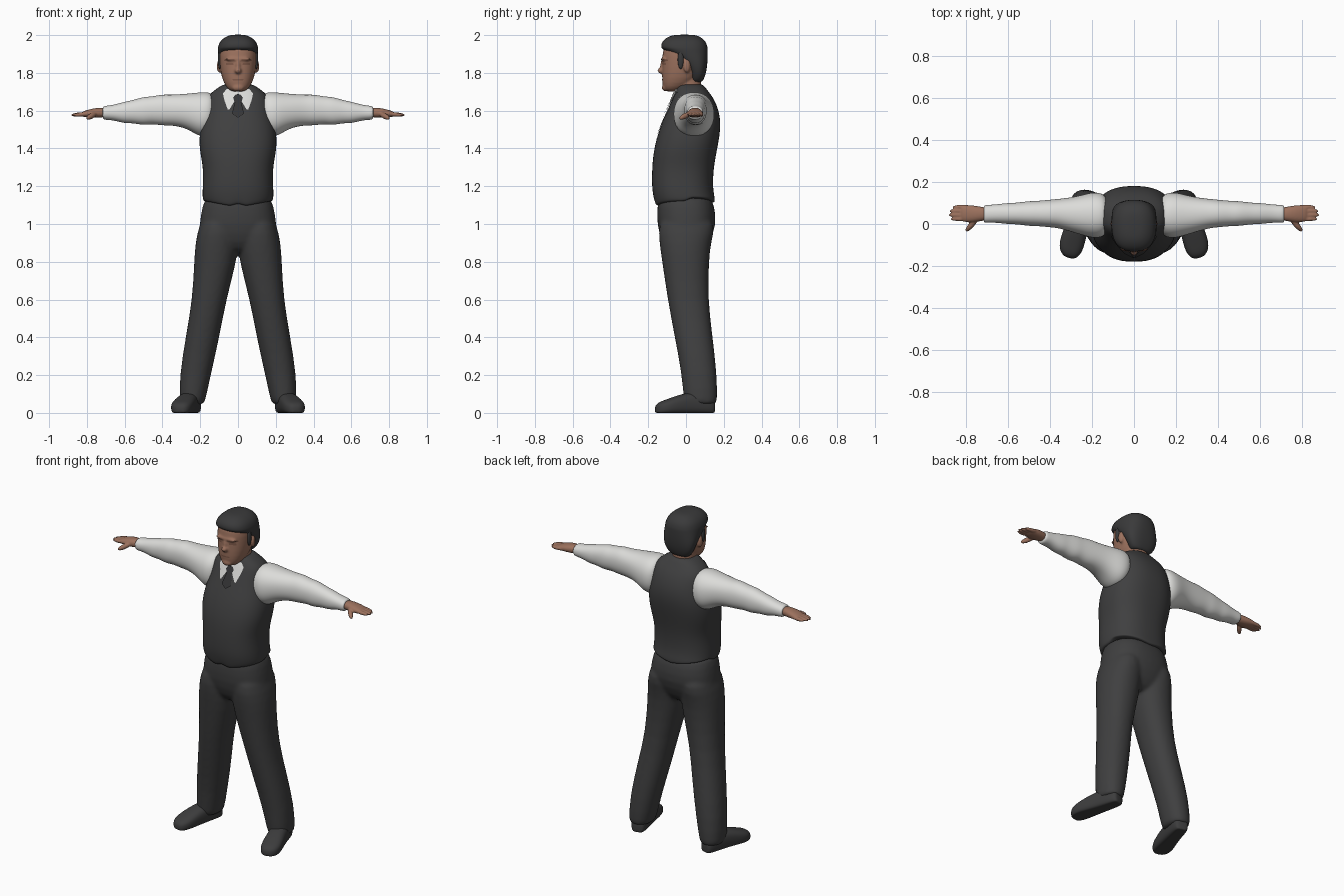
import bpy, bmesh
from math import cos, sin, pi, radians
from mathutils import Vector, Matrix
from mathutils.bvhtree import BVHTree

cube = bpy.data.objects.get("Cube")
if cube:
    bpy.data.objects.remove(cube)


def material(name, colour):
    m = bpy.data.materials.new(name)
    m.use_nodes = True
    m.diffuse_color = (*colour, 1)
    bsdf = next(n for n in m.node_tree.nodes if n.type == "BSDF_PRINCIPLED")
    bsdf.inputs["Base Color"].default_value = (*colour, 1)
    bsdf.inputs["Roughness"].default_value = 0.9
    return m


CHARCOAL = material("charcoal cloth", (.05, .05, .051))
WHITE = material("white shirt", (.72, .72, .70))
SKIN = material("skin", (.33, .165, .11))
SHADE = material("dark skin", (.22, .105, .07))
HAIR = material("dark hair", (.042, .042, .043))
LEATHER = material("dark leather", (.046, .046, .047))
TIE = material("tie cloth", (.035, .035, .037))


def loft(bm, axis, rows, power=2.2, sides=24):
    """Rows: position along axis, centre and half width across, low and high."""
    rings = []
    for t, mid, half, low, high in rows:
        ring = []
        for i in range(sides):
            c, s = cos(2 * pi * i / sides), sin(2 * pi * i / sides)
            a = mid + half * abs(c) ** (2 / power) * (1 if c > 0 else -1)
            b = (low + high) / 2 + (high - low) / 2 * abs(s) ** (2 / power) * (1 if s > 0 else -1)
            p = {"x": (t, a, b), "y": (a, t, b), "z": (a, b, t)}[axis]
            ring.append(bm.verts.new(p))
        rings.append(ring)
    for r, q in zip(rings, rings[1:]):
        for i in range(sides):
            j = (i + 1) % sides
            bm.faces.new((r[i], r[j], q[j], q[i]))
    bm.faces.new(rings[0])
    bm.faces.new(rings[-1])


def blob(bm, place, size, turn=0, tilt=0):
    m = (Matrix.Translation(place) @ Matrix.Rotation(radians(turn), 4, "Z")
         @ Matrix.Rotation(radians(tilt), 4, "Y") @ Matrix.Diagonal((*size, 1)))
    bmesh.ops.create_uvsphere(bm, u_segments=16, v_segments=10, radius=1, matrix=m)


def finish(name, bm, mat, mirror=False, levels=2, voxel=0, fix=True):
    if fix:
        bmesh.ops.recalc_face_normals(bm, faces=bm.faces)
    for f in bm.faces:
        f.smooth = True
    me = bpy.data.meshes.new(name)
    bm.to_mesh(me)
    bm.free()
    me.materials.append(mat)
    ob = bpy.data.objects.new(name, me)
    bpy.context.collection.objects.link(ob)
    if mirror:
        ob.modifiers.new("mirror", "MIRROR").use_mirror_merge = False
    if levels:
        ob.modifiers.new("round", "SUBSURF").levels = levels
        ob.modifiers["round"].render_levels = levels
    if voxel:
        r = ob.modifiers.new("fuse", "REMESH")
        r.mode, r.voxel_size, r.use_smooth_shade = "VOXEL", voxel, True
        s = ob.modifiers.new("soften", "SMOOTH")
        s.factor, s.iterations = .5, 4
    return ob


def middle(rows):
    return [(t, 0, half, low, high) for t, half, low, high in rows]


def plate(name, target, rows, mat, lift=.004, both=True, columns=8):
    """Thin sheet laid on the front of target; rows: height, inner x, outer x."""
    tree = BVHTree.FromObject(target, bpy.context.evaluated_depsgraph_get())
    bm = bmesh.new()
    for side in ((1, -1) if both else (1,)):
        grid = []
        for (z0, a0, b0), (z1, a1, b1) in zip(rows, rows[1:]):
            for k in range(5):
                u = k / 4
                line = []
                for c in range(columns + 1):
                    v = c / columns
                    x = (a0 + (a1 - a0) * u) * (1 - v) + (b0 + (b1 - b0) * u) * v
                    z = z0 + (z1 - z0) * u
                    hit = tree.ray_cast(Vector((x * side, -1, z)), Vector((0, 1, 0)))[0]
                    y = hit.y if hit else 0
                    line.append(bm.verts.new((x * side, y - lift, z)))
                grid.append(line)
        for p, q in zip(grid, grid[1:]):
            for c in range(columns):
                bm.faces.new((p[c], p[c + 1], q[c + 1], q[c]))
    bmesh.ops.remove_doubles(bm, verts=bm.verts, dist=.0002)
    bm.normal_update()
    bmesh.ops.reverse_faces(bm, faces=[f for f in bm.faces if f.normal.y > 0])
    return finish(name, bm, mat, levels=0, fix=False)


# Waistcoat, with a hem that dips to two points at the front
bm = bmesh.new()
loft(bm, "z", middle([
    (1.11, .17, -.15, .14), (1.112, .186, -.163, .155), (1.15, .188, -.174, .15),
    (1.2, .187, -.181, .142), (1.3, .183, -.18, .146), (1.4, .207, -.17, .166),
    (1.5, .203, -.142, .184), (1.58, .178, -.108, .18), (1.65, .168, -.078, .155),
    (1.69, .15, -.062, .128), (1.72, .108, -.05, .105), (1.745, .07, -.04, .085)]), 2.4, 40)
for v in bm.verts:
    if v.co.z < 1.13:
        across = min(abs(v.co.x) / .18, 1)
        v.co.z += .03 * across if v.co.y > 0 else .035 * across - .025 * (across > .1)
vest = finish("waistcoat", bm, CHARCOAL)

# Trousers: hips and legs fused into one garment
bm = bmesh.new()
loft(bm, "z", middle([(.84, .13, -.08, .08), (.9, .2, -.13, .125), (1, .209, -.156, .165),
                      (1.1, .187, -.152, .15), (1.16, .172, -.145, .13)]), 2.4)
for s in (1, -1):
    loft(bm, "z", [(t, s * mid, half, low, high) for t, mid, half, low, high in (
        (.045, .243, .058, .005, .155), (.05, .243, .068, -.012, .167),
        (.2, .227, .083, -.022, .165), (.4, .188, .09, -.06, .142),
        (.6, .152, .09, -.098, .117), (.8, .12, .113, -.127, .122),
        (.9, .112, .115, -.142, .132), (1, .105, .1, -.15, .162), (1.06, .1, .07, -.1, .1))])
finish("trousers", bm, CHARCOAL, levels=1, voxel=.011)

# Shoes, turned outwards
bm = bmesh.new()
loft(bm, "y", [(.155, 0, .025, 0, .05), (.145, 0, .042, -.01, .085), (.09, 0, .05, -.01, .11),
               (.02, 0, .053, -.01, .11), (-.05, .003, .058, -.01, .092),
               (-.11, .005, .06, -.01, .07), (-.15, .003, .046, -.01, .056),
               (-.168, 0, .02, 0, .035)], 2.6)
for v in bm.verts:
    v.co.z = max(v.co.z, 0)
bm.transform(Matrix.Translation((.268, 0, 0)) @ Matrix.Rotation(radians(14), 4, "Z"))
finish("shoes", bm, LEATHER, mirror=True)

# Shirt sleeves, with soft folds along the forearm
bm = bmesh.new()
loft(bm, "x", [
    (.12, .042, .08, 1.51, 1.68), (.155, .042, .108, 1.468, 1.7), (.2, .042, .11, 1.46, 1.698),
    (.25, .043, .095, 1.492, 1.692), (.3, .045, .082, 1.514, 1.688), (.36, .05, .07, 1.522, 1.684),
    (.4, .05, .066, 1.521, 1.687), (.46, .05, .06, 1.53, 1.674), (.5, .05, .06, 1.522, 1.674),
    (.56, .05, .051, 1.535, 1.655), (.6, .05, .051, 1.532, 1.648), (.66, .05, .043, 1.55, 1.63),
    (.7, .048, .043, 1.55, 1.626), (.715, .048, .041, 1.556, 1.622), (.717, .048, .03, 1.57, 1.61)])
finish("shirt_sleeves", bm, WHITE, mirror=True)

# Hands: palm, fingers and thumb
bm = bmesh.new()
loft(bm, "x", [(.69, .048, .03, 1.568, 1.612), (.73, .048, .034, 1.562, 1.617),
               (.77, .048, .042, 1.562, 1.612), (.81, .05, .041, 1.565, 1.6),
               (.83, .05, .034, 1.57, 1.592)])
for i, reach in enumerate((.868, .884, .888, .878)):
    blob(bm, (reach - .05, .081 - .019 * i, 1.58), (.05, .0115, .011), tilt=4)
blob(bm, (.775, -.005, 1.572), (.045, .014, .015), turn=-48, tilt=20)
finish("hands", bm, SKIN, mirror=True, levels=1, voxel=.0045)

# Head with neck, nose and ears
bm = bmesh.new()
loft(bm, "z", middle([
    (1.7, .025, -.1, -.05), (1.71, .05, -.118, -.02), (1.745, .076, -.126, .04),
    (1.8, .093, -.128, .085), (1.86, .099, -.126, .1), (1.92, .1, -.126, .102),
    (1.96, .085, -.1, .09), (1.985, .05, -.06, .06)]), 2.3)
loft(bm, "z", middle([(1.64, .068, -.05, .085), (1.72, .066, -.058, .08), (1.84, .068, -.055, .085)]))
blob(bm, (0, -.128, 1.812), (.019, .024, .017))
blob(bm, (0, -.122, 1.835), (.012, .017, .034))
blob(bm, (0, -.108, 1.722), (.034, .02, .02))
blob(bm, (0, -.12, 1.872), (.07, .012, .012))
for s in (1, -1):
    blob(bm, (s * .1, .005, 1.835), (.012, .02, .035), turn=s * 15)
head = finish("head", bm, SKIN, levels=1, voxel=.006)

# Hair cap, swept back around the ears
bm = bmesh.new()
loft(bm, "z", middle([
    (1.75, .05, .03, .08), (1.76, .07, .025, .092), (1.8, .095, .02, .107), (1.85, .106, -.01, .114),
    (1.895, .108, -.075, .116), (1.925, .108, -.124, .116), (1.935, .107, -.134, .115),
    (1.965, .098, -.13, .107), (1.99, .07, -.1, .08), (2.003, .035, -.06, .045)]), 2.5)
finish("hair", bm, HAIR)
bm = bmesh.new()
blob(bm, (.097, -.028, 1.87), (.01, .016, .05))
finish("sideburns", bm, HAIR, mirror=True, levels=0)

# Facial details
plate("eyebrows", head, [(1.873, .02, .072), (1.864, .018, .074)], SHADE, .002)
plate("eyes", head, [(1.853, .026, .062), (1.843, .024, .064)], SHADE, .002)
plate("mouth", head, [(1.768, -.03, .03), (1.76, -.026, .026)], SHADE, .002, False)

# Collar band, collar wings, tie and waistcoat lapels
bm = bmesh.new()
loft(bm, "z", middle([(1.66, .078, -.06, .085), (1.7, .078, -.066, .088), (1.73, .073, -.06, .085),
                      (1.732, .06, -.05, .07)]))
finish("collar_band", bm, WHITE)
plate("collar_wings", vest, [(1.715, 0, .06), (1.69, .004, .08), (1.655, .016, .072),
                             (1.605, .046, .054)], WHITE, .007)
plate("necktie", vest, [(1.685, -.014, .014), (1.668, -.026, .026), (1.645, -.017, .017),
                        (1.585, -.032, .032), (1.565, -.004, .004)], TIE, .009, False)
plate("lapels", vest, [(1.7, .08, .1), (1.65, .073, .108), (1.6, .054, .09),
                       (1.5, .012, .045), (1.44, 0, .004)], CHARCOAL, .004)
